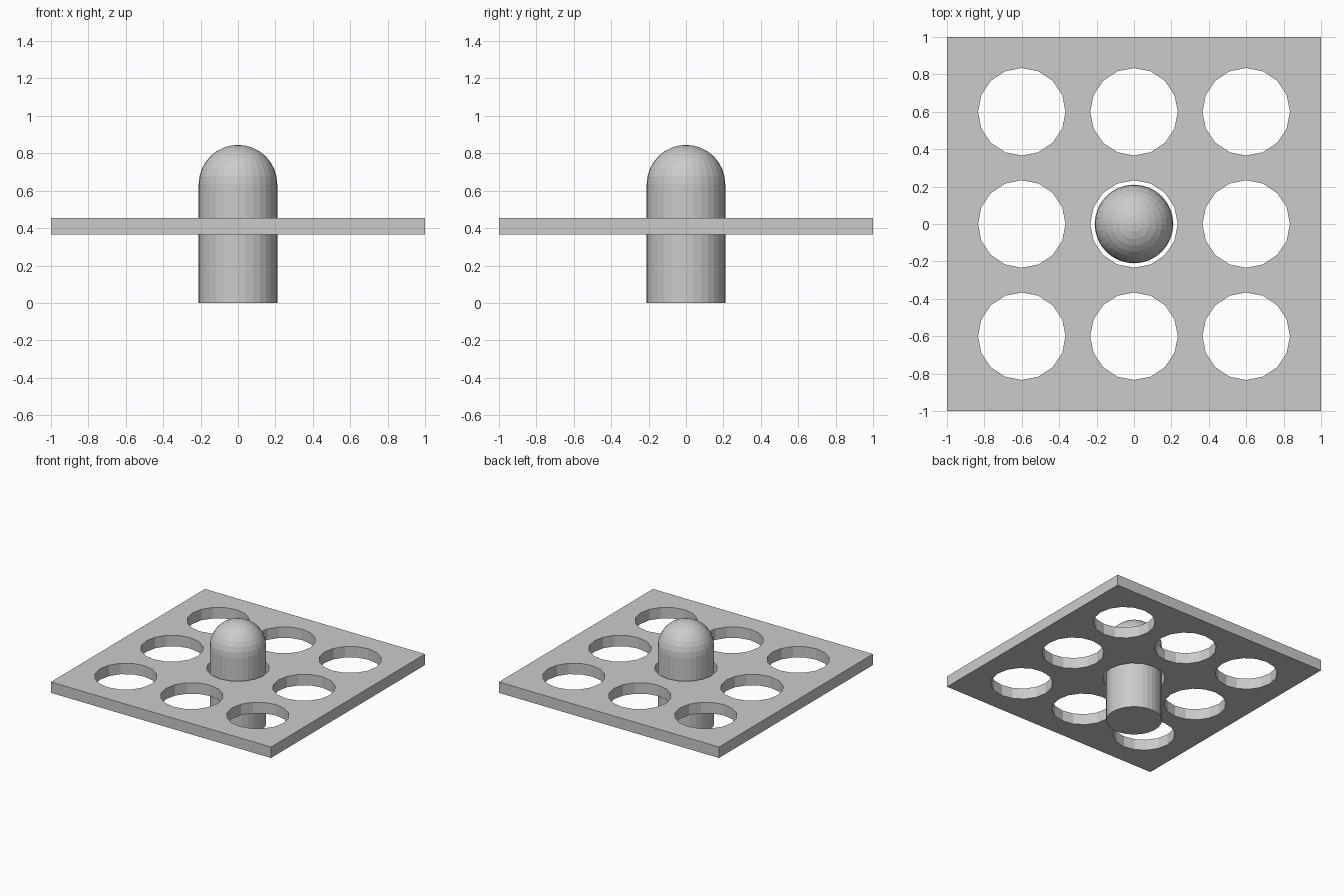
import bpy, bmesh, math

if "Cube" in bpy.data.objects:
    bpy.data.objects.remove(bpy.data.objects["Cube"])

grey = bpy.data.materials.new("light grey")
grey.diffuse_color = (0.6, 0.6, 0.6, 1)
grey.use_nodes = True
grey.node_tree.nodes["Principled BSDF"].inputs["Base Color"].default_value = grey.diffuse_color

Z0, Z1 = 0.365, 0.455      # plate underside and top
HOLE_R, PEG_R, PEG_H = 0.234, 0.21, 0.635


def box(name, lo, hi):
    bpy.ops.mesh.primitive_cube_add(size=1, location=[(a + b) / 2 for a, b in zip(lo, hi)])
    ob = bpy.context.object
    ob.name = name
    ob.scale = [b - a for a, b in zip(lo, hi)]
    bpy.ops.object.transform_apply(location=True, scale=True)
    ob.data.materials.append(grey)
    return ob


# Perforated plate and the narrow strip along its back edge
plate = box("perforated_plate", (-1, -1, Z0), (1, 0.9, Z1))
box("back_strip", (-1, 0.9, Z0), (1, 1, Z1))

# Nine sixteen-sided hole cutters in one mesh
bm = bmesh.new()
for x in (-0.6, 0, 0.6):
    for y in (-0.6, 0, 0.6):
        ring = [bm.verts.new((x + HOLE_R * math.cos(i * math.pi / 8),
                              y + HOLE_R * math.sin(i * math.pi / 8), Z0 - 0.1)) for i in range(16)]
        base = bm.faces.new(ring)
        ext = bmesh.ops.extrude_face_region(bm, geom=[base], use_keep_orig=True)
        top = [v for v in ext["geom"] if isinstance(v, bmesh.types.BMVert)]
        bmesh.ops.translate(bm, verts=top, vec=(0, 0, 0.3))
bmesh.ops.recalc_face_normals(bm, faces=bm.faces)
mesh = bpy.data.meshes.new("hole_cutters")
bm.to_mesh(mesh)
bm.free()
mesh.materials.append(grey)
cutter = bpy.data.objects.new("hole_cutters", mesh)
bpy.context.collection.objects.link(cutter)

# Cut the holes, then discard the cutters
cut = plate.modifiers.new("holes", 'BOOLEAN')
cut.operation = 'DIFFERENCE'
cut.solver = 'EXACT'
cut.object = cutter
bpy.context.view_layer.objects.active = plate
bpy.ops.object.modifier_apply(modifier=cut.name)
bpy.data.objects.remove(cutter)

# Domed peg: a half profile spun around z, with faceted sides
bm = bmesh.new()
profile = [(0, 0), (PEG_R, 0)] + [
    (PEG_R * math.cos(i * math.pi / 16), PEG_H + PEG_R * math.sin(i * math.pi / 16)) for i in range(8)
] + [(0, PEG_H + PEG_R)]
verts = [bm.verts.new((r, 0, z)) for r, z in profile]
edges = [bm.edges.new(p) for p in zip(verts, verts[1:])]
bmesh.ops.spin(bm, geom=verts + edges, cent=(0, 0, 0), axis=(0, 0, 1), angle=2 * math.pi, steps=32)
bmesh.ops.remove_doubles(bm, verts=bm.verts, dist=1e-4)
bmesh.ops.recalc_face_normals(bm, faces=bm.faces)
mesh = bpy.data.meshes.new("domed_peg")
bm.to_mesh(mesh)
bm.free()
mesh.materials.append(grey)
bpy.context.collection.objects.link(bpy.data.objects.new("domed_peg", mesh))
